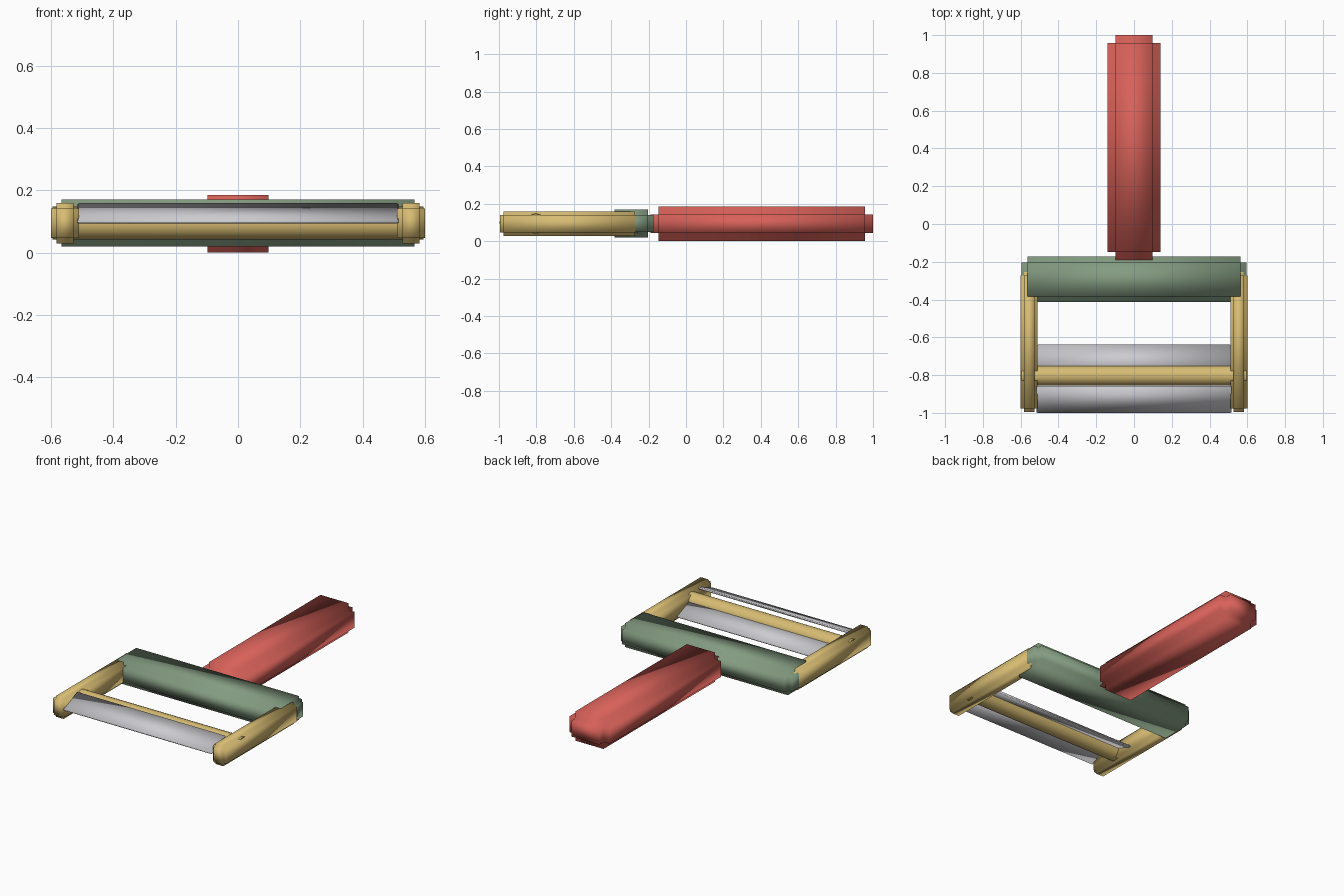
import bpy, math

cube = bpy.data.objects.get("Cube")
if cube:
    bpy.data.objects.remove(cube, do_unlink=True)


def material(name, rgb):
    m = bpy.data.materials.new(name)
    m.use_nodes = True
    m.diffuse_color = (*rgb, 1)
    m.node_tree.nodes["Principled BSDF"].inputs["Base Color"].default_value = (*rgb, 1)
    return m


red = material("coral red", (0.68, 0.12, 0.10))
green = material("sage green", (0.23, 0.33, 0.22))
gold = material("pale gold", (0.68, 0.50, 0.17))
steel = material("steel grey", (0.60, 0.60, 0.63))


def finish(name, mat):
    ob = bpy.context.object
    ob.name = name
    ob.data.materials.append(mat)
    bpy.ops.object.shade_smooth()
    return ob


def notched_box(name, centre, size, notch, mat, tilt=0):
    """Box whose edges are cut inwards in a square step."""
    bpy.ops.mesh.primitive_cube_add(size=1, location=centre)
    ob = finish(name, mat)
    for v in ob.data.vertices:
        v.co = [c * s for c, s in zip(v.co, size)]
    ob.rotation_euler.x = math.radians(tilt)
    b = ob.modifiers.new("stepped edges", 'BEVEL')
    b.width = notch
    b.segments = 2
    b.profile = 0
    b.limit_method = 'NONE'
    return ob


# Handle and crossbar
notched_box("handle", (0, 0.405, 0.0925), (0.28, 1.19, 0.185), 0.043, red)
notched_box("crossbar", (0, -0.293, 0.095), (1.19, 0.24, 0.15), 0.03, green)

# Side arms, let into the crossbar
for side, x in (("left", 0.555), ("right", -0.555)):
    notched_box(side + "_arm", (x, -0.625, 0.094), (0.09, 0.74, 0.13), 0.018, gold)

# Round rod through both arms
bpy.ops.mesh.primitive_cylinder_add(vertices=32, radius=0.0525, depth=1.19,
                                    location=(0, -0.803, 0.095),
                                    rotation=(0, math.pi / 2, 0))
finish("rod", gold)
bpy.ops.object.shade_smooth_by_angle()

# Slanted blades on either side of the rod
notched_box("front_blade", (0, -0.928, 0.126), (1.03, 0.152, 0.012), 0.003, steel, 22)
notched_box("rear_blade", (0, -0.71, 0.085), (1.02, 0.152, 0.012), 0.003, steel, -22)
